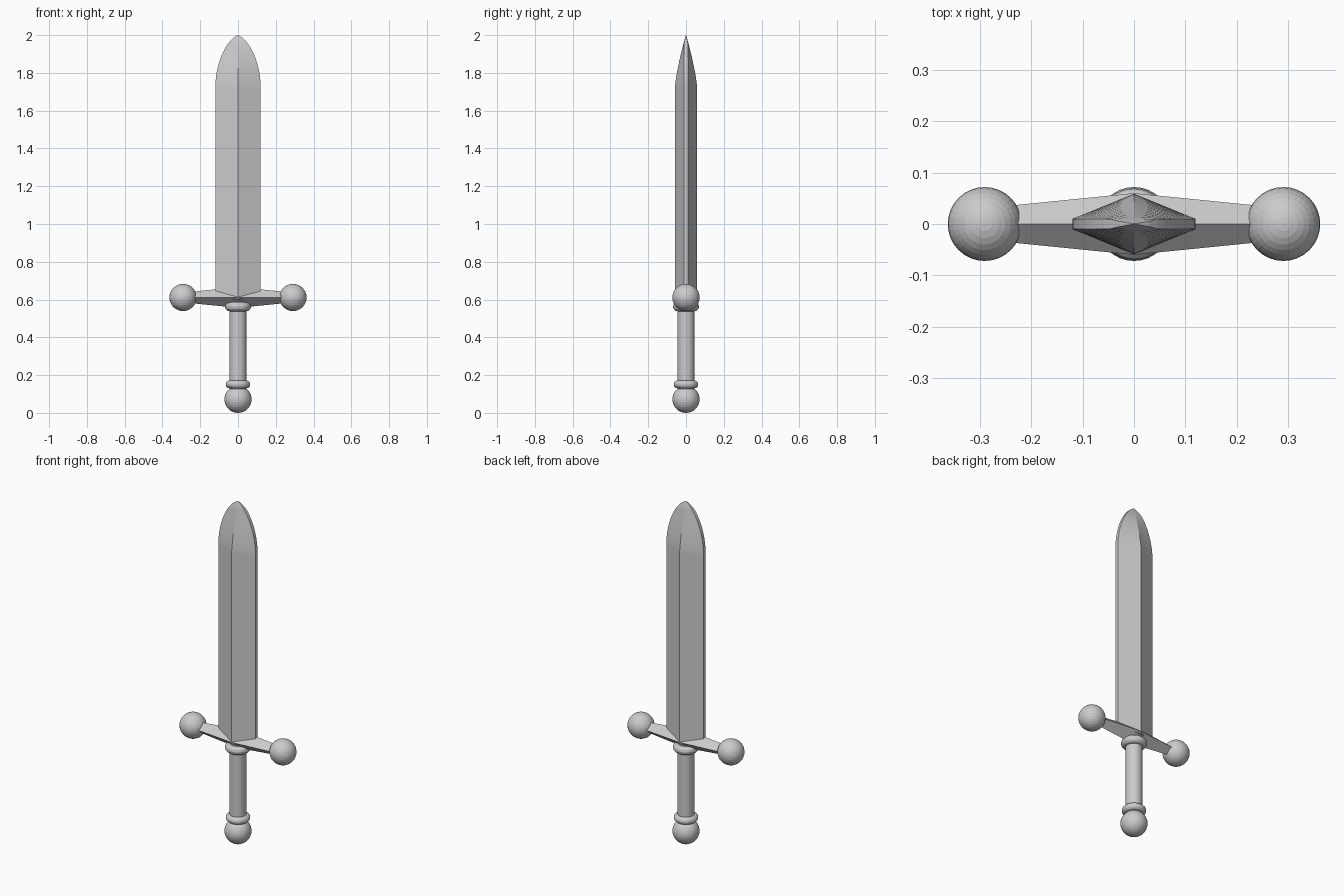
import bpy, bmesh

if "Cube" in bpy.data.objects:
    bpy.data.objects.remove(bpy.data.objects["Cube"])


def loft(name, rings):
    """Skin a list of equal-length vertex rings and cap both ends."""
    bm = bmesh.new()
    loops = [[bm.verts.new(p) for p in ring] for ring in rings]
    n = len(loops[0])
    for a, b in zip(loops, loops[1:]):
        for i in range(n):
            j = (i + 1) % n
            bm.faces.new((a[i], a[j], b[j], b[i]))
    bm.faces.new(loops[0][::-1])
    bm.faces.new(loops[-1])
    bmesh.ops.recalc_face_normals(bm, faces=bm.faces)
    mesh = bpy.data.meshes.new(name)
    bm.to_mesh(mesh)
    bm.free()
    obj = bpy.data.objects.new(name, mesh)
    bpy.context.collection.objects.link(obj)
    return obj


def ball(name, x, z, r):
    bpy.ops.mesh.primitive_uv_sphere_add(segments=32, ring_count=16, radius=r, location=(x, 0, z))
    bpy.context.object.name = name


def collar(name, z, outer, minor):
    bpy.ops.mesh.primitive_torus_add(major_segments=48, minor_segments=12,
                                     major_radius=outer - minor, minor_radius=minor,
                                     location=(0, 0, z))
    bpy.context.object.name = name


# Blade: flattened hexagon section, straight then curving to a point
def blade_ring(z, w, ridge, edge):
    return [(w, -edge, z), (w, edge, z), (0, ridge, z),
            (-w, edge, z), (-w, -edge, z), (0, -ridge, z)]


rings = [blade_ring(0.60, 0.12, 0.058, 0.01)]
STEPS = 16
for i in range(STEPS + 1):
    t = min(i / STEPS, 0.999)
    w = 0.12 * (1 - t ** 2) ** 0.68
    ridge = 0.058 * (1 - t ** 1.35)
    rings.append(blade_ring(1.72 + 0.28 * i / STEPS, w, ridge + 0.001,
                            min(0.01, 0.9 * ridge + 0.0005)))
loft("blade", rings)

# Crossguard: diamond section tapering to both ends
loft("crossguard", [[(x, -d, 0.611), (x, 0, 0.611 + h), (x, d, 0.611), (x, 0, 0.611 - h)]
                    for x, d, h in ((-0.29, 0.031, 0.026), (0, 0.06, 0.055), (0.29, 0.031, 0.026))])
for side, label in ((-1, "left"), (1, "right")):
    ball("guard_ball_" + label, side * 0.291, 0.611, 0.072)

# Grip, collars and pommel
bpy.ops.mesh.primitive_cylinder_add(vertices=32, radius=0.045, depth=0.50, location=(0, 0, 0.34))
bpy.context.object.name = "grip"
collar("upper_collar", 0.562, 0.069, 0.024)
collar("lower_collar", 0.151, 0.065, 0.021)
ball("pommel", 0, 0.072, 0.072)
